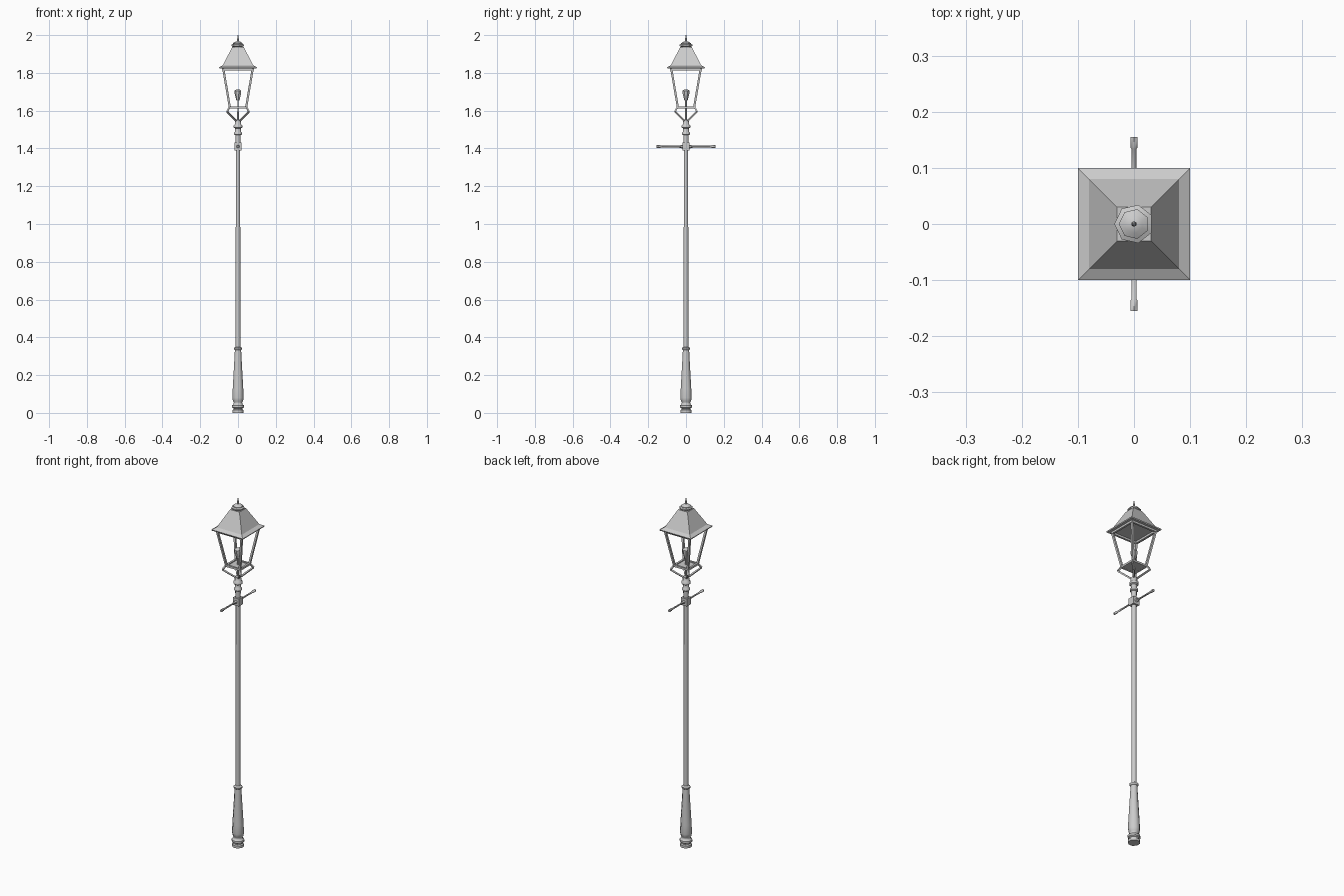
import bpy, bmesh, math
from mathutils import Vector

if "Cube" in bpy.data.objects:
    bpy.data.objects.remove(bpy.data.objects["Cube"])


def finish(name, bm, smooth=False):
    bmesh.ops.recalc_face_normals(bm, faces=bm.faces)
    me = bpy.data.meshes.new(name)
    bm.to_mesh(me)
    bm.free()
    ob = bpy.data.objects.new(name, me)
    bpy.context.collection.objects.link(ob)
    if smooth:
        bpy.ops.object.select_all(action='DESELECT')
        ob.select_set(True)
        bpy.context.view_layer.objects.active = ob
        bpy.ops.object.shade_smooth_by_angle(angle=math.radians(50))
    return ob


def stack(bm, profile, sides, turn=0.0):
    """Loft rings of (radius, z) and cap both ends."""
    rings = []
    for r, z in profile:
        rings.append([bm.verts.new((r * math.cos(turn + i * math.tau / sides),
                                    r * math.sin(turn + i * math.tau / sides), z))
                      for i in range(sides)])
    for a, b in zip(rings, rings[1:]):
        for i in range(sides):
            j = (i + 1) % sides
            bm.faces.new((a[i], a[j], b[j], b[i]))
    bm.faces.new(rings[0][::-1])
    bm.faces.new(rings[-1])


def turned(name, profile, sides=8):
    bm = bmesh.new()
    stack(bm, profile, sides, math.pi / sides)
    return finish(name, bm, True)


def square(name, profile):
    """Square loft from (half width, z) pairs."""
    bm = bmesh.new()
    stack(bm, [(h * math.sqrt(2), z) for h, z in profile], 4, math.pi / 4)
    return finish(name, bm)


def bars(name, pairs, t):
    """Square bars of half thickness t between point pairs."""
    bm = bmesh.new()
    for p, q in pairs:
        p, q = Vector(p), Vector(q)
        d = (q - p).normalized()
        # keep section faces aligned with the lantern sides
        u = Vector((0, 1, 0)) if abs(d.x) > 0.9 else Vector((1, 0, 0))
        u = (u - d * u.dot(d)).normalized()
        v = d.cross(u)
        ends = [[bm.verts.new(e + u * a * t + v * b * t)
                 for a, b in ((-1, -1), (1, -1), (1, 1), (-1, 1))] for e in (p, q)]
        bm.faces.new(ends[0][::-1])
        bm.faces.new(ends[1])
        for i in range(4):
            j = (i + 1) % 4
            bm.faces.new((ends[0][i], ends[0][j], ends[1][j], ends[1][i]))
    return finish(name, bm)


# Base, tapered pedestal and long pole
turned("base", [(.032, 0), (.032, .014), (.026, .018), (.026, .024), (.034, .029),
                (.034, .040), (.026, .046), (.024, .056), (.029, .062), (.032, .080),
                (.030, .130), (.018, .332)])
turned("pole_collar", [(.018, .332), (.024, .337), (.024, .344), (.014, .350)])
turned("pole", [(.0135, .345), (.0125, 1.40)])

# Ladder rest: block and cross bar
square("ladder_block", [(.019, 1.389), (.019, 1.431)])
for side, label in ((1, "back"), (-1, "front")):
    bar = turned("ladder_bar_" + label,
                 [(.009, .015), (.009, .024), (.007, .028), (.0045, .055),
                  (.0055, .134), (.0075, .136), (.0075, .155)], 6)
    bar.rotation_euler.x = -side * math.pi / 2
    bar.location.z = 1.41

# Neck with two rings
turned("neck", [(.014, 1.42), (.015, 1.470), (.022, 1.474), (.022, 1.483), (.017, 1.488),
                (.017, 1.506), (.025, 1.511), (.025, 1.522), (.018, 1.528), (.017, 1.55),
                (.006, 1.553)])

# Cradle arms from the neck to the lantern corners
corners = [(1, 1), (-1, 1), (-1, -1), (1, -1)]
arms = []
for sx, sy in corners:
    pts = [(sx * .008, sy * .008, 1.545), (sx * .058, sy * .058, 1.595),
           (sx * .046, sy * .046, 1.617)]
    arms += list(zip(pts, pts[1:]))
bars("cradle_arms", arms, .004)

# Lantern frame: uprights and two square hoops
lo, hi, zl, zh = .043, .078, 1.617, 1.822
bars("lantern_uprights", [((sx * lo, sy * lo, zl), (sx * hi, sy * hi, zh))
                          for sx, sy in corners], .0055)
for label, h, z in (("bottom", lo, zl), ("top", hi, 1.818)):
    bars("lantern_hoop_" + label,
         [((a[0] * h, a[1] * h, z), (b[0] * h, b[1] * h, z))
          for a, b in zip(corners, corners[1:] + corners[:1])], .0055)
square("lantern_floor", [(.043, 1.612), (.043, 1.617)])

# Gas pipe and burner
turned("burner_stem", [(.005, 1.55), (.004, 1.66)], 6)
turned("burner", [(.009, 1.655), (.018, 1.69), (.019, 1.705), (.010, 1.712)], 7)

# Roof, cap and finial
square("roof", [(.098, 1.824), (.100, 1.830), (.080, 1.841), (.030, 1.938)])
turned("roof_cap", [(.025, 1.930), (.028, 1.939), (.035, 1.943), (.035, 1.949),
                    (.027, 1.953), (.027, 1.957), (.016, 1.964), (.005, 1.968)], 7)
turned("finial", [(.005, 1.962), (.005, 1.978), (.002, 2.0)], 6)
